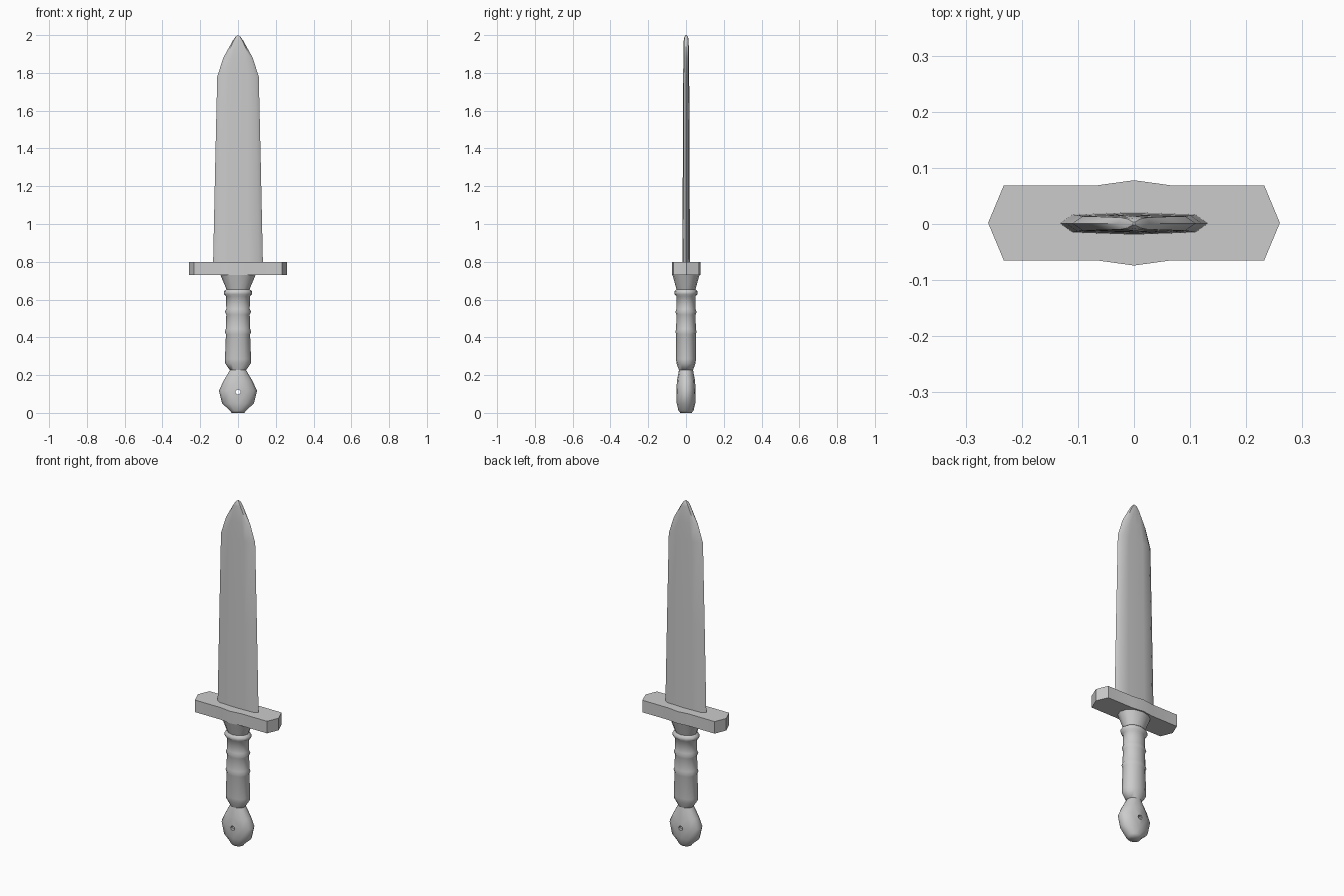
import bpy, bmesh
from math import cos, sin, pi, radians

if "Cube" in bpy.data.objects:
    bpy.data.objects.remove(bpy.data.objects["Cube"])


def loft(name, rings, angle):
    """Skin a stack of equal-length point rings and cap both ends."""
    bm = bmesh.new()
    loops = [[bm.verts.new(p) for p in ring] for ring in rings]
    n = len(loops[0])
    for a, b in zip(loops, loops[1:]):
        for i in range(n):
            j = (i + 1) % n
            bm.faces.new((a[i], a[j], b[j], b[i]))
    bm.faces.new(loops[0][::-1])
    bm.faces.new(loops[-1])
    bmesh.ops.recalc_face_normals(bm, faces=bm.faces)
    mesh = bpy.data.meshes.new(name)
    bm.to_mesh(mesh)
    bm.free()
    obj = bpy.data.objects.new(name, mesh)
    bpy.context.collection.objects.link(obj)
    bpy.ops.object.select_all(action='DESELECT')
    obj.select_set(True)
    bpy.context.view_layer.objects.active = obj
    bpy.ops.object.shade_smooth_by_angle(angle=radians(angle))
    return obj


def ellipse(z, rx, ry, n=12):
    return [(rx * cos(2 * pi * i / n), ry * sin(2 * pi * i / n), z) for i in range(n)]


# Blade: flattened lens section, (height, half width, half thickness)
lens = [(1, 0), (0.83, 0.8), (0.42, 0.9), (0, 1), (-0.42, 0.9), (-0.83, 0.8),
        (-1, 0), (-0.83, -0.8), (-0.42, -0.9), (0, -1), (0.42, -0.9), (0.83, -0.8)]
blade = [(0.78, 0.132, 0.020), (1.30, 0.121, 0.018), (1.78, 0.110, 0.016),
         (1.88, 0.078, 0.015), (1.97, 0.028, 0.013), (1.99, 0.014, 0.010), (2.0, 0.002, 0.003)]
loft("blade", [[(x * w, y * t + 0.001, z) for x, y in lens] for z, w, t in blade], 40)

# Guard: straight extrusion of a pointed bar
half = [(0.26, 0), (0.232, 0.067), (0.065, 0.067), (0, 0.076), (-0.065, 0.067), (-0.232, 0.067)]
outline = half + [(-x, -y) for x, y in half]
loft("guard", [[(x, y + 0.002, z) for x, y in outline] for z in (0.73, 0.80)], 20)

# Grip with raised bands: (height, half width, half depth)
grip = [(0.225, 0.042, 0.037), (0.262, 0.068, 0.050), (0.285, 0.069, 0.053),
        (0.415, 0.064, 0.052), (0.43, 0.070, 0.056), (0.445, 0.064, 0.052),
        (0.520, 0.062, 0.051), (0.535, 0.069, 0.056), (0.550, 0.062, 0.051),
        (0.618, 0.063, 0.051), (0.628, 0.075, 0.060), (0.644, 0.075, 0.060),
        (0.654, 0.061, 0.050), (0.735, 0.095, 0.073)]
loft("grip", [ellipse(*g) for g in grip], 60)

# Pommel: flattened knob with a rounded-off foot
pommel = [(0.0, 0.034, 0.030), (0.012, 0.042, 0.040), (0.05, 0.084, 0.049), (0.118, 0.101, 0.051),
          (0.17, 0.076, 0.048), (0.228, 0.042, 0.037)]
knob = loft("pommel", [ellipse(*p) for p in pommel], 60)

# Lanyard hole drilled through the pommel
bpy.ops.mesh.primitive_cylinder_add(vertices=10, radius=0.013, depth=0.3,
                                    location=(0, 0, 0.11), rotation=(pi / 2, 0, 0))
drill = bpy.context.object
drill.name = "hole_cutter"
drill.hide_render = True
drill.display_type = 'WIRE'
cut = knob.modifiers.new("hole", 'BOOLEAN')
cut.object = drill
cut.operation = 'DIFFERENCE'
